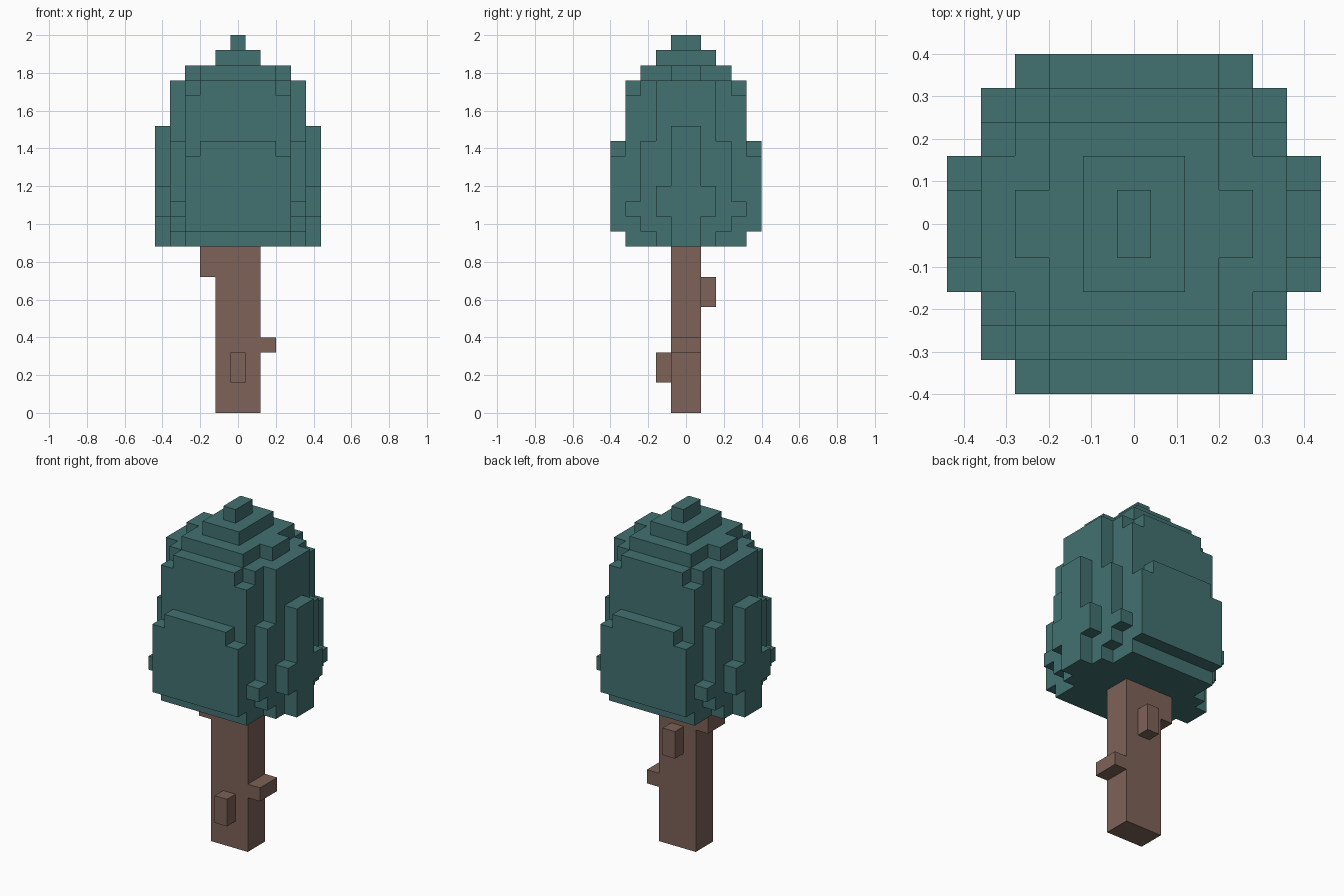
import bpy, bmesh
from math import floor

if "Cube" in bpy.data.objects:
    bpy.data.objects.remove(bpy.data.objects["Cube"])

V = 0.08  # edge length of one block


def material(name, rgb):
    m = bpy.data.materials.new(name)
    m.diffuse_color = (*rgb, 1)
    m.use_nodes = True
    m.node_tree.nodes["Principled BSDF"].inputs["Base Color"].default_value = m.diffuse_color
    return m


def fill(cells, x0, x1, y0, y1, z0, z1):
    """Add every block whose centre is inside the box."""
    for i in range(-6, 7):
        for j in range(-6, 7):
            for k in range(0, 25):
                x, y, z = i * V, (j + .5) * V, (k + .5) * V
                if x0 < x < x1 and y0 < y < y1 and z0 < z < z1:
                    cells.add((i, j, k))


def shell(name, cells, mat):
    """Outer surface of a set of blocks, with flat areas merged."""
    bm = bmesh.new()
    verts = {}

    def vert(p):
        if p not in verts:
            verts[p] = bm.verts.new(((p[0] - .5) * V, p[1] * V, p[2] * V))
        return verts[p]

    for c in sorted(cells):
        for a in range(3):
            u, w = (a + 1) % 3, (a + 2) % 3
            for s in (0, 1):
                n = list(c)
                n[a] += 1 if s else -1
                if tuple(n) in cells:
                    continue
                quad = []
                for du, dw in ((0, 0), (1, 0), (1, 1), (0, 1)):
                    p = list(c)
                    p[a] += s
                    p[u] += du
                    p[w] += dw
                    quad.append(vert(tuple(p)))
                bm.faces.new(quad if s else quad[::-1])
    bmesh.ops.dissolve_limit(bm, angle_limit=0.02, verts=bm.verts[:], edges=bm.edges[:])
    me = bpy.data.meshes.new(name)
    bm.to_mesh(me)
    bm.free()
    me.materials.append(mat)
    ob = bpy.data.objects.new(name, me)
    bpy.context.collection.objects.link(ob)


# Crown: centred boxes given as half width x, half depth y, bottom, top
crown = set()
for hx, hy, z0, z1 in (
    (.28, .40, .96, 1.36), (.20, .40, .96, 1.44),   # front and back panels
    (.28, .32, .88, 1.68), (.20, .32, .88, 1.76),   # main body
    (.28, .24, .88, 1.76),
    (.36, .16, .88, 1.76), (.36, .24, .96, 1.44),   # stepped sides
    (.36, .32, 1.04, 1.12),
    (.44, .08, .88, 1.52), (.44, .16, 1.04, 1.20),  # outermost side ribs
    (.20, .24, 1.76, 1.84), (.28, .08, 1.76, 1.84),  # top tiers
    (.12, .16, 1.84, 1.92), (.04, .08, 1.92, 2.00),
):
    fill(crown, -hx, hx, -hy, hy, z0, z1)
shell("crown", crown, material("leaves", (.055, .165, .165)))

# Trunk with four stubby branches
trunk = set()
fill(trunk, -.12, .12, -.08, .08, 0, .88)
fill(trunk, .12, .20, -.08, .08, .32, .40)     # right stub
fill(trunk, -.20, -.12, -.08, .08, .72, .88)   # left stub
fill(trunk, -.04, .04, -.16, -.08, .16, .32)   # front stub
fill(trunk, -.04, .04, .08, .16, .56, .72)     # back stub
shell("trunk", trunk, material("bark", (.205, .122, .097)))
